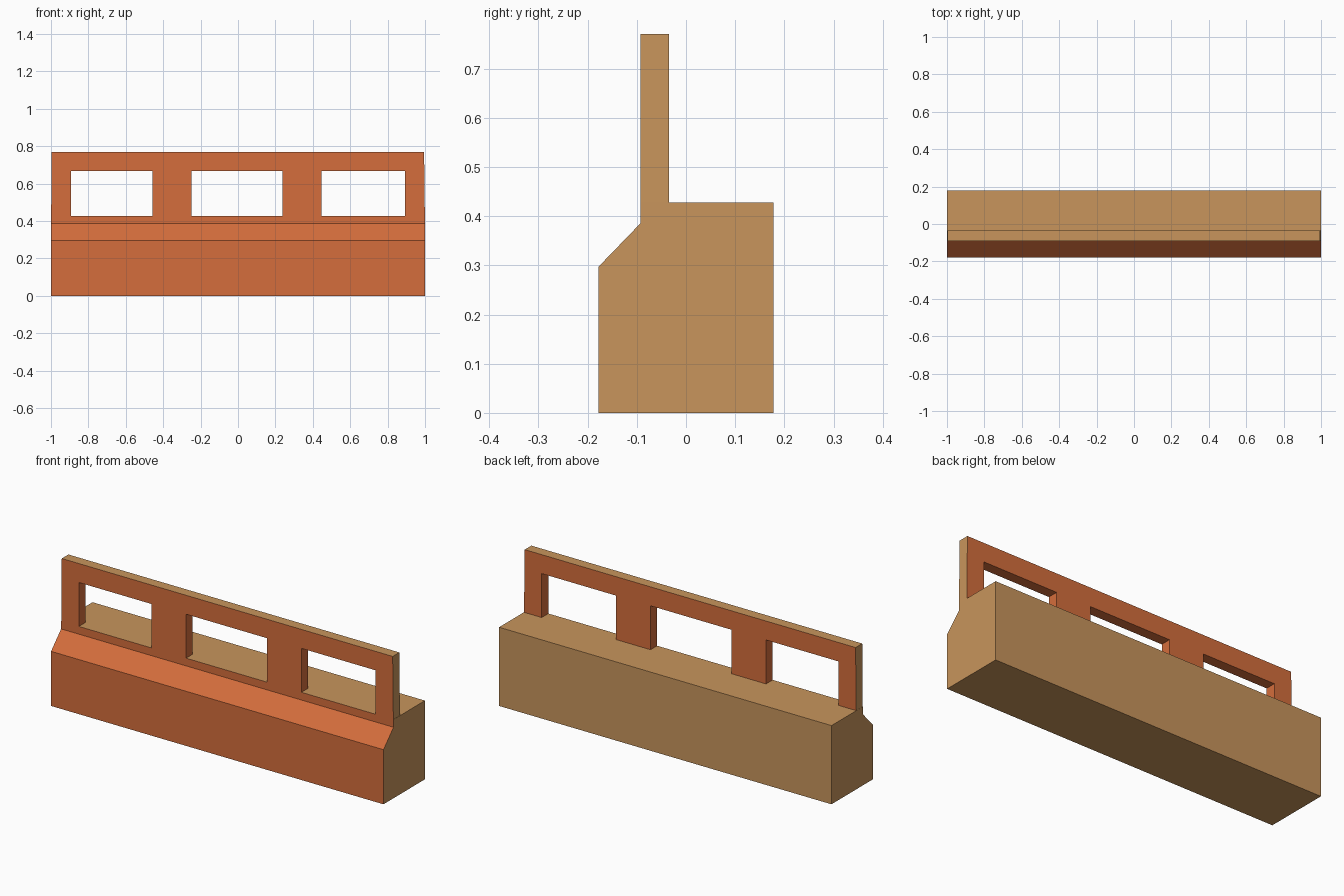
import bpy, bmesh
from mathutils import Vector

if "Cube" in bpy.data.objects:
    bpy.data.objects.remove(bpy.data.objects["Cube"])


def material(name, color):
    m = bpy.data.materials.new(name)
    m.diffuse_color = color
    m.use_nodes = True
    m.node_tree.nodes["Principled BSDF"].inputs["Base Color"].default_value = m.diffuse_color
    return m


TAN = material("tan", (0.58, 0.30, 0.107, 1))
ORANGE = material("orange", (0.66, 0.155, 0.045, 1))


def extrude_outline(name, points, direction, is_orange):
    """Extrude a flat outline and colour each face by its normal and centre."""
    bm = bmesh.new()
    face = bm.faces.new([bm.verts.new(p) for p in points])
    ext = bmesh.ops.extrude_face_region(bm, geom=[face], use_keep_orig=True)
    moved = [v for v in ext["geom"] if isinstance(v, bmesh.types.BMVert)]
    bmesh.ops.translate(bm, verts=moved, vec=Vector(direction))
    bmesh.ops.recalc_face_normals(bm, faces=bm.faces)
    for f in bm.faces:
        f.material_index = int(is_orange(f.normal, f.calc_center_median()))
    mesh = bpy.data.meshes.new(name)
    bm.to_mesh(mesh)
    bm.free()
    mesh.materials.append(TAN)
    mesh.materials.append(ORANGE)
    obj = bpy.data.objects.new(name, mesh)
    bpy.context.collection.objects.link(obj)
    return obj


FRONT, BACK = -0.092, -0.035      # wall thickness in y
LEDGE, HEAD, TOP = 0.428, 0.667, 0.77

# Solid base with sloped front edge; only its front is orange
profile = [(-0.178, 0), (0.178, 0), (0.178, LEDGE), (FRONT, LEDGE),
           (FRONT, 0.386), (-0.178, 0.297)]
extrude_outline("base", [(-1, y, z) for y, z in profile], (2, 0, 0),
                lambda n, c: n.y < -0.3)

# Upper wall: top rail and four posts standing on the base, three openings
openings = [(-0.893, -0.457), (-0.248, 0.238), (0.446, 0.893)]
outline = [(0.995, TOP), (-0.996, TOP), (-0.999, LEDGE)]
for left, right in openings:
    outline += [(left, LEDGE), (left, HEAD), (right, HEAD), (right, LEDGE)]
outline.append((0.999, LEDGE))
extrude_outline("window_wall", [(x, FRONT, z) for x, z in outline],
                (0, BACK - FRONT, 0),
                lambda n, c: n.z < 0.5 and abs(c.x) < 0.95)
